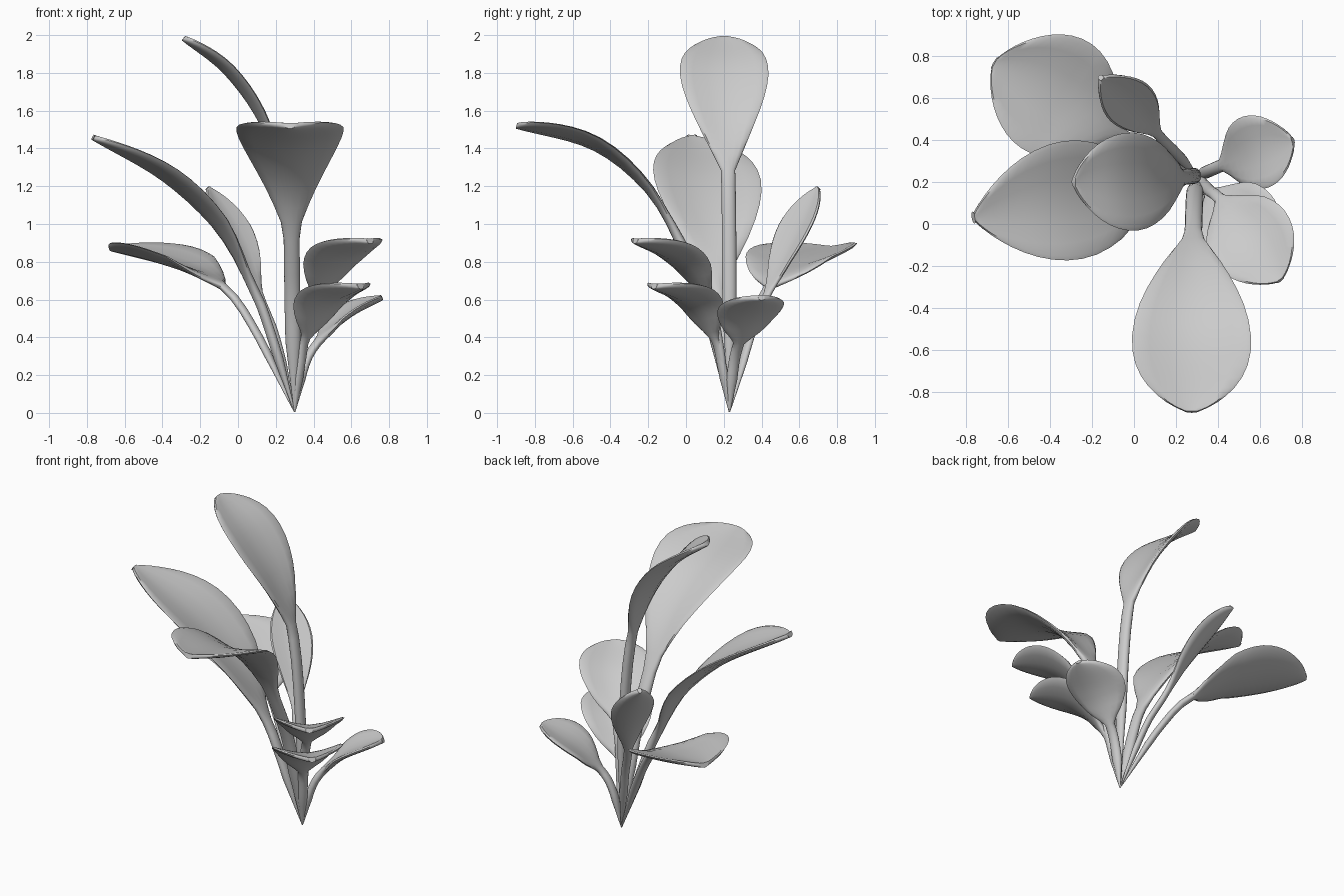
import bpy
import math
from mathutils import Vector

if "Cube" in bpy.data.objects:
    bpy.data.objects.remove(bpy.data.objects["Cube"])

grey = bpy.data.materials.new("leaf grey")
grey.use_nodes = True
grey.diffuse_color = (0.6, 0.6, 0.6, 1)
grey.node_tree.nodes["Principled BSDF"].inputs["Base Color"].default_value = (0.6, 0.6, 0.6, 1)

ROOT = (0.3, 0.23, 0.005)
SIDES, STEM_RINGS, BLADE_RINGS = 16, 9, 18


def spline(points, steps=16):
    """Smooth path through the points, with the index of each point kept."""
    p = [Vector(q) for q in points]
    p = [2 * p[0] - p[1]] + p + [2 * p[-1] - p[-2]]
    path = []
    for a, b, c, d in zip(p, p[1:], p[2:], p[3:]):
        for i in range(steps):
            t = i / steps
            path.append(0.5 * (2 * b + (c - a) * t + (2 * a - 5 * b + 4 * c - d) * t ** 2
                               + (3 * b - a - 3 * c + d) * t ** 3))
    return path + [p[-2]]


def at_length(path, fraction):
    """Point and direction at a fraction of the path length."""
    lengths = [(b - a).length for a, b in zip(path, path[1:])]
    left = fraction * sum(lengths)
    for i, n in enumerate(lengths):
        if left <= n or i == len(lengths) - 1:
            ahead = path[min(i + 2, len(path) - 1)] - path[max(i - 1, 0)]
            return path[i].lerp(path[i + 1], min(left / n, 1)), ahead.normalized()
        left -= n


def leaf(name, points, half_width, peak=0.58, roundness=0.6, fold=0.25, stem=0.035):
    """Loft a stem that flattens into a cupped blade from the third path point."""
    path = spline([ROOT] + points)
    cut = 2 * 16
    stem_path, blade_path = path[:cut + 1], path[cut:]
    power = math.log(0.5) / math.log(peak)
    out = path[-1] - path[cut]
    side = Vector((out.y, -out.x, 0)).normalized()

    # Rings as position, direction, half width, half thickness, blade amount
    rings = []
    for i in range(STEM_RINGS):
        f = i / STEM_RINGS
        r = 0.004 + (stem - 0.004) * min(1, f * 2.2)
        rings.append((*at_length(stem_path, f), r, r * 0.75, 0))
    for i in range(BLADE_RINGS + 1):
        s = math.sin(i / BLADE_RINGS * math.pi / 2) * 0.998
        shape = math.sin(math.pi * s ** power) ** roundness
        flat = min(1, s * 3)
        w = max(half_width * shape, stem * (1 - s * s))
        if i == BLADE_RINGS:
            w = half_width * 0.1
        rings.append((*at_length(blade_path, s), w, stem * 0.75 * (1 - flat) + 0.015 * flat, flat))

    verts, faces = [], []
    for pos, along, w, thick, flat in rings:
        normal = side.cross(along).normalized()
        for k in range(SIDES):
            a = 2 * math.pi * k / SIDES
            u, v = math.cos(a), math.sin(a)
            v = math.copysign(abs(v) ** (1 - 0.55 * flat), v)
            lift = fold * flat * w * abs(u) ** 1.6
            verts.append(pos + side * u * w + normal * (v * thick + lift))
    for r in range(len(rings) - 1):
        for k in range(SIDES):
            a, b = r * SIDES + k, r * SIDES + (k + 1) % SIDES
            faces.append((a, b, b + SIDES, a + SIDES))
    faces.append(tuple(reversed(range(SIDES))))
    faces.append(tuple(range(len(verts) - SIDES, len(verts))))

    mesh = bpy.data.meshes.new(name)
    mesh.from_pydata(verts, [], faces)
    mesh.materials.append(grey)
    obj = bpy.data.objects.new(name, mesh)
    bpy.context.collection.objects.link(obj)
    bpy.ops.object.select_all(action="DESELECT")
    obj.select_set(True)
    bpy.context.view_layer.objects.active = obj
    bpy.ops.object.shade_smooth_by_angle(angle=math.radians(45))


# Large leaves
leaf("front_leaf", [(0.29, 0.13, 0.5), (0.285, 0.01, 0.82), (0.28, -0.18, 1.15),
                    (0.275, -0.48, 1.4), (0.275, -0.9, 1.52)], 0.285,
     peak=0.73, fold=0.22, stem=0.042)
leaf("tall_leaf", [(0.29, 0.23, 0.6), (0.24, 0.225, 1.2), (0.13, 0.21, 1.53),
                   (-0.06, 0.2, 1.8), (-0.29, 0.2, 1.985)], 0.235,
     peak=0.67, fold=0.18, stem=0.038)
leaf("right_leaf", [(0.17, 0.19, 0.43), (0.09, 0.17, 0.64), (-0.08, 0.15, 0.94),
                    (-0.38, 0.1, 1.23), (-0.77, 0.03, 1.46)], 0.285,
     peak=0.58, roundness=0.75, fold=0.2)

# Back leaves
leaf("back_leaf", [(0.2, 0.34, 0.4), (0.13, 0.41, 0.58), (0.02, 0.54, 0.86),
                   (-0.16, 0.7, 1.19)], 0.125, peak=0.63, roundness=0.75, stem=0.025)
leaf("back_right_leaf", [(0.1, 0.34, 0.42), (-0.08, 0.44, 0.67), (-0.35, 0.6, 0.785),
                         (-0.67, 0.77, 0.87)], 0.3, peak=0.54, fold=0.27, stem=0.028)

# Small leaves
leaf("left_leaf", [(0.35, 0.25, 0.24), (0.42, 0.28, 0.37), (0.57, 0.34, 0.51),
                   (0.76, 0.4, 0.61)], 0.18, peak=0.56, fold=0.2, stem=0.03)
leaf("upper_front_left_leaf", [(0.36, 0.16, 0.45), (0.41, 0.12, 0.62), (0.55, -0.06, 0.81),
                               (0.7, -0.27, 0.91)], 0.21, fold=0.26, stem=0.028)
leaf("lower_front_left_leaf", [(0.33, 0.19, 0.25), (0.36, 0.15, 0.4), (0.48, 0.02, 0.58),
                               (0.65, -0.17, 0.67)], 0.21, fold=0.26, stem=0.028)
